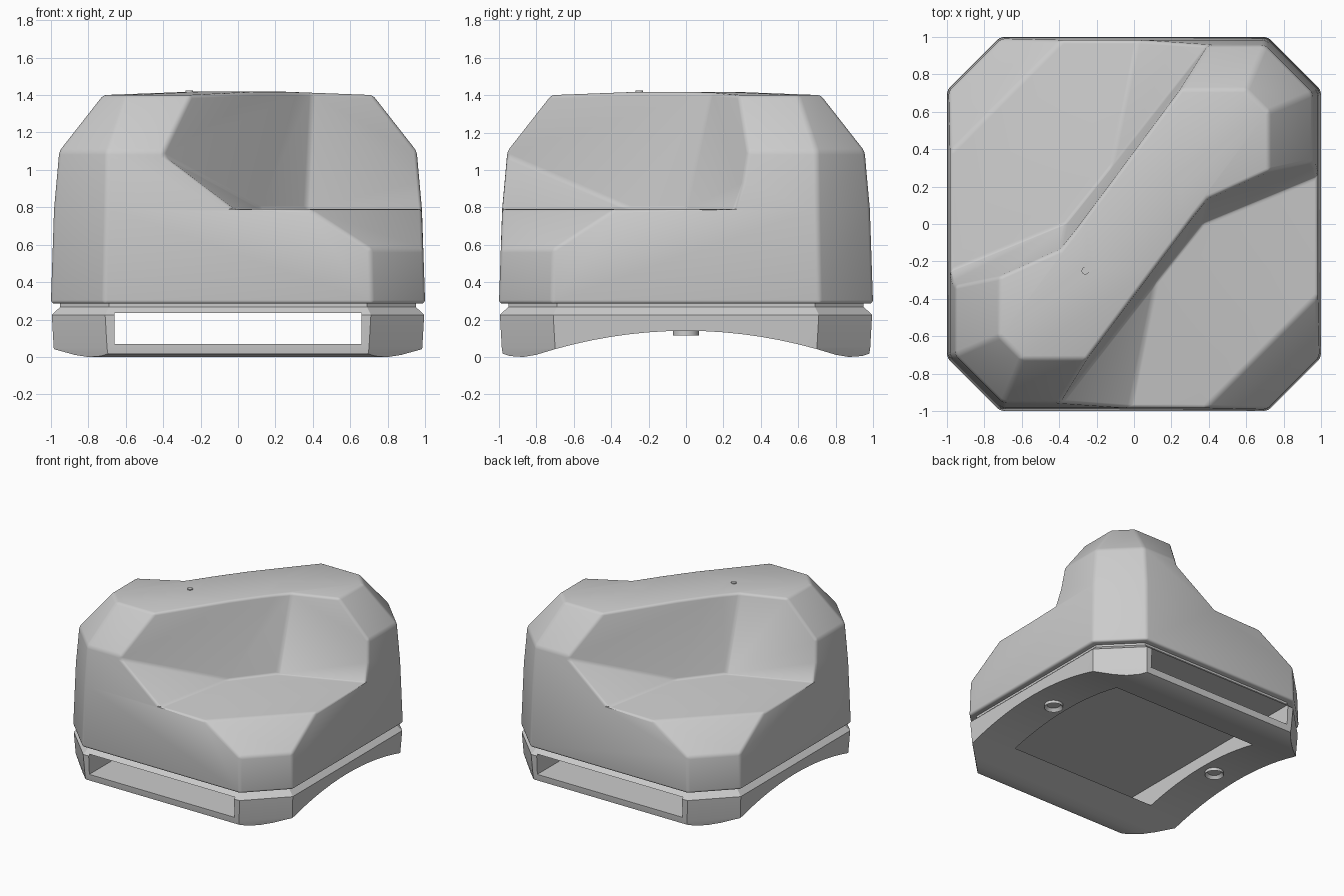
import bpy, bmesh, math
from mathutils import Vector, Matrix

if "Cube" in bpy.data.objects:
    bpy.data.objects.remove(bpy.data.objects["Cube"])

HALF_TURN = Matrix.Rotation(math.pi, 4, 'Z')


def finish(name, bm):
    bmesh.ops.recalc_face_normals(bm, faces=bm.faces)
    me = bpy.data.meshes.new(name)
    bm.to_mesh(me)
    bm.free()
    ob = bpy.data.objects.new(name, me)
    bpy.context.collection.objects.link(ob)
    return ob


def octagon_loft(name, rings):
    """Stack of chamfered squares given as (z, half width, corner start)."""
    bm = bmesh.new()
    loops = []
    for z, h, c in rings:
        pts = [(h, -c), (h, c), (c, h), (-c, h), (-h, c), (-h, -c), (-c, -h), (c, -h)]
        loops.append([bm.verts.new((x, y, z)) for x, y in pts])
    for a, b in zip(loops, loops[1:]):
        for i in range(8):
            j = (i + 1) % 8
            bm.faces.new((a[i], a[j], b[j], b[i]))
    bm.faces.new(loops[0])
    bm.faces.new(loops[-1])
    return finish(name, bm)


def hull(name, pts, turn=False):
    bm = bmesh.new()
    for p in pts:
        p = Vector(p)
        bm.verts.new(HALF_TURN @ p if turn else p)
    res = bmesh.ops.convex_hull(bm, input=bm.verts)
    junk = {v for v in res['geom_interior'] if isinstance(v, bmesh.types.BMVert)}
    bmesh.ops.delete(bm, geom=list(junk), context='VERTS')
    bmesh.ops.dissolve_limit(bm, angle_limit=math.radians(1), verts=bm.verts, edges=bm.edges)
    return finish(name, bm)


def apply_all(ob):
    bpy.context.view_layer.objects.active = ob
    for m in list(ob.modifiers):
        bpy.ops.object.modifier_apply(modifier=m.name)


def carve(ob, cutter):
    m = ob.modifiers.new('cut', 'BOOLEAN')
    m.operation, m.solver, m.object = 'DIFFERENCE', 'EXACT', cutter
    apply_all(ob)
    bpy.data.objects.remove(cutter, do_unlink=True)


def soften(ob, width, segments, angle):
    m = ob.modifiers.new('soft', 'BEVEL')
    m.width, m.segments = width, segments
    m.limit_method, m.angle_limit = 'ANGLE', math.radians(angle)
    apply_all(ob)


def smooth(ob, angle=35):
    bpy.ops.object.select_all(action='DESELECT')
    ob.select_set(True)
    bpy.context.view_layer.objects.active = ob
    bpy.ops.object.shade_smooth_by_angle(angle=math.radians(angle))


# Upper housing: tapered octagonal block with a slightly domed top
housing = octagon_loft('housing', [(.285, 1.0, .715), (.79, .983, .705), (1.1, .955, .7),
                                   (1.4, .72, .6), (1.418, .25, .2)])

# Scooped shelf beside the diagonal ridge, repeated by a half turn
shelf = [(.12, -.3, .79), (.36, 0, .79), (1.58, .5, .79), (-.13, -1.5, .79), (1.6, -1.5, .79),
         (-.72, -1.37, 1.25), (1.6, .62, 1.08),
         (.41, .2, 1.7), (-.85, -1.48, 1.7), (1.61, .69, 1.7), (1.6, -1.5, 1.7)]
# Sloping cut across the outer corner of the shelf
slope = [((v + u) / 2, (v - u) / 2, z) for v in (-1.6, 1.6)
         for u, z in ((1.2, .894), (2.4, .134), (2.4, 1.1), (1.2, 1.1))]
for turn in (False, True):
    carve(housing, hull('shelf_cutter', shelf, turn))
    carve(housing, hull('slope_cutter', slope, turn))
bm = bmesh.new()
bm.from_mesh(housing.data)
bmesh.ops.remove_doubles(bm, verts=bm.verts, dist=.004)
bmesh.ops.dissolve_limit(bm, angle_limit=math.radians(1), verts=bm.verts, edges=bm.edges)
bm.to_mesh(housing.data)
bm.free()
soften(housing, .03, 3, 16)
smooth(housing, 40)

# Base with a chamfered upper rim and a neck joining the housing
base = octagon_loft('base', [(-.02, .975, .69), (.05, .985, .7), (.225, .995, .71),
                             (.268, .95, .69), (.29, .95, .69)])

# Arched underside, running along x
half = [(y / 10, .14 - .2 * (y / 10) ** 2) for y in range(0, 9)] + [(.87, 0), (.94, .005), (1.02, .03)]
profile = [(-y, z) for y, z in reversed(half[1:])] + half + [(1.02, -.5), (-1.02, -.5)]
bm = bmesh.new()
face = bm.faces.new([bm.verts.new((-1.2, y, z)) for y, z in profile])
ext = bmesh.ops.extrude_face_region(bm, geom=[face])
bmesh.ops.translate(bm, vec=(2.4, 0, 0), verts=[v for v in ext['geom'] if isinstance(v, bmesh.types.BMVert)])
carve(base, finish('arch_cutter', bm))

# Strap slot right through from front to back
bm = bmesh.new()
bmesh.ops.create_cube(bm, size=1, matrix=Matrix.Translation((0, 0, .153)) @ Matrix.Diagonal((1.32, 2.4, .165, 1)))
carve(base, finish('slot_cutter', bm))
smooth(base, 30)


def disc(name, x, y, z, r, depth, rim=0):
    bm = bmesh.new()
    bmesh.ops.create_cone(bm, cap_ends=True, segments=24, radius1=r, radius2=r, depth=depth,
                          matrix=Matrix.Translation((x, y, z)))
    if rim:  # recessed socket on the underside
        low = min(bm.faces, key=lambda f: f.calc_center_median().z)
        bmesh.ops.inset_region(bm, faces=[low], thickness=rim)
        bmesh.ops.translate(bm, vec=(0, 0, depth * .6), verts=low.verts)
    ob = finish(name, bm)
    smooth(ob)
    return ob


# Screws under the base and the little indicator on the ridge
for side, x in (('right', .78), ('left', -.78)):
    disc('screw_' + side, x, 0, .14, .07, .05, .025)
disc('indicator', -.26, -.25, 1.415, .02, .02)
